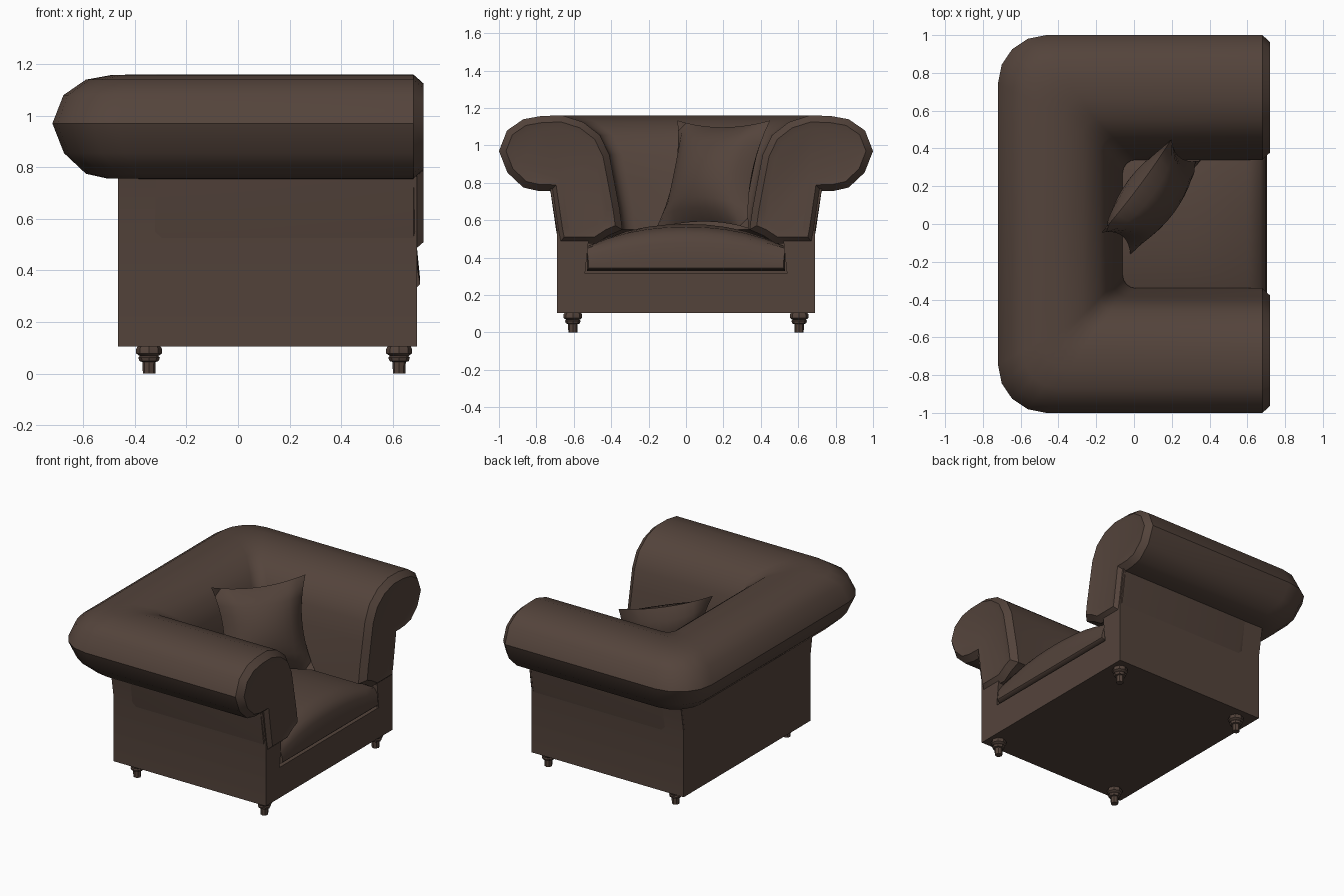
import bpy, bmesh, math
from mathutils import Vector

if "Cube" in bpy.data.objects:
    bpy.data.objects.remove(bpy.data.objects["Cube"])

leather = bpy.data.materials.new("dark brown leather")
leather.diffuse_color = (0.088, 0.057, 0.044, 1)
leather.use_nodes = True
leather.node_tree.nodes["Principled BSDF"].inputs["Base Color"].default_value = leather.diffuse_color


def finish(bm, name, angle=40):
    bmesh.ops.recalc_face_normals(bm, faces=bm.faces[:])
    me = bpy.data.meshes.new(name)
    bm.to_mesh(me)
    bm.free()
    me.materials.append(leather)
    me.shade_smooth()
    me.set_sharp_from_angle(angle=math.radians(angle))
    ob = bpy.data.objects.new(name, me)
    bpy.context.collection.objects.link(ob)
    return ob


def loft(bm, rings, closed=True, caps=True):
    """Skin a list of point rings; returns the end cap faces."""
    vs = [[bm.verts.new(p) for p in r] for r in rings]
    n = len(vs[0])
    for a, b in zip(vs, vs[1:]):
        for i in range(n if closed else n - 1):
            j = (i + 1) % n
            bm.faces.new((a[i], a[j], b[j], b[i]))
    return [bm.faces.new(vs[0]), bm.faces.new(vs[-1])] if caps else []


# Rolled arms and back: one scroll profile swept round a U-shaped path
# profile = (distance in from outer edge, height)
scroll = [(.305, .55), (.275, .755), (.21, .757), (.13, .775), (.045, .855), (.0, .97),
          (.043, 1.08), (.13, 1.14), (.23, 1.158), (.34, 1.16), (.45, 1.125), (.54, 1.055),
          (.59, .95), (.615, .82), (.645, .66), (.66, .55), (.59, .52), (.52, .475), (.32, .475)]


def u_path(d, z):
    x0, y0 = -.72 + d, 1 - d
    r = max(.255 - d * .45, .07)
    pts = [(.68, -y0)]
    for sy in (-1, 1):
        arc = []
        for k in range(5):
            a = math.pi / 2 * k / 4
            arc.append((x0 + r - r * math.sin(a), sy * (y0 - r + r * math.cos(a))))
        pts += arc if sy < 0 else arc[::-1]
    pts.append((.68, y0))
    return [(x, y, z) for x, y in pts]


bm = bmesh.new()
lines = [u_path(d, z) for d, z in scroll]
ends = loft(bm, list(zip(*lines)))
bmesh.ops.recalc_face_normals(bm, faces=bm.faces[:])
# chamfered scroll fronts with a recessed facing panel
for thick, depth in ((.035, .04), (.035, -.008)):
    bmesh.ops.inset_region(bm, faces=ends, thickness=thick, depth=depth,
                           use_even_offset=True, use_boundary=True)
finish(bm, "rolled_arms_and_back")

# Base: U-shaped front outline run the length of the chair
half = [(.69, .105), (.69, .55), (.73, .79), (.6, .88), (.52, .5), (.54, .315)]
outline = half + [(-y, z) for y, z in half[::-1]]
bm = bmesh.new()
loft(bm, [[(x, y, z) for y, z in outline] for x in (-.465, .695)])
finish(bm, "base", 30)

# Back wall below the roll
bm = bmesh.new()
wall = [(-.68, .2), (.68, .2), (.68, .55), (.72, .8), (-.72, .8), (-.68, .55)]
loft(bm, [[(x, y, z) for y, z in wall] for x in (-.4655, -.2)])
finish(bm, "back_wall", 30)


# Seat cushion: crowned section with a softened front
def cushion_ring(x, w, low, side, crown):
    top = [(w * (1 - k / 5), side + (crown - side) * (1 - abs(1 - k / 5) ** 2.2)) for k in range(11)]
    return [(x, -w, low), (x, w, low)] + [(x, y, z) for y, z in top]


bm = bmesh.new()
loft(bm, [cushion_ring(-.2, .53, .33, .46, .56), cushion_ring(.3, .53, .33, .46, .58),
          cushion_ring(.6, .53, .33, .46, .565), cushion_ring(.67, .53, .33, .45, .53),
          cushion_ring(.695, .525, .335, .41, .48), cushion_ring(.705, .52, .345, .36, .38)])
finish(bm, "seat_cushion", 45)

# Loose pillow leaning in the corner
centre = Vector((.09, .145, .845))
across, up = Vector((.182, .243, 0)), Vector((-.075, .056, .283))
normal = across.cross(up).normalized()
N = 10
bm = bmesh.new()
for side in (-1, 1):
    rows = []
    for i in range(N + 1):
        row = []
        for j in range(N + 1):
            u, v = -1 + 2 * i / N, -1 + 2 * j / N
            pu = u * (1.02 - .17 * (1 - v * v))
            pv = v * (1.02 - .13 * (1 - u * u))
            puff = .135 * ((1 - u * u) * (1 - v * v)) ** .6
            row.append(centre + across * pu + up * pv + normal * side * puff)
        rows.append(row)
    loft(bm, rows, closed=False, caps=False)
bmesh.ops.remove_doubles(bm, verts=bm.verts[:], dist=.0005)
finish(bm, "pillow", 50)

# Turned feet
foot = [(.024, 0), (.026, .045), (.037, .048), (.042, .062), (.036, .068),
        (.05, .078), (.05, .095), (.042, .11)]
for fx, xname in ((-.345, "back"), (.625, "front")):
    for fy, yname in ((-.605, "left"), (.605, "right")):
        bm = bmesh.new()
        loft(bm, [[(fx + r * math.cos(k * math.pi / 4), fy + r * math.sin(k * math.pi / 4), z)
                   for k in range(8)] for r, z in foot])
        finish(bm, f"{xname}_{yname}_foot", 30)
